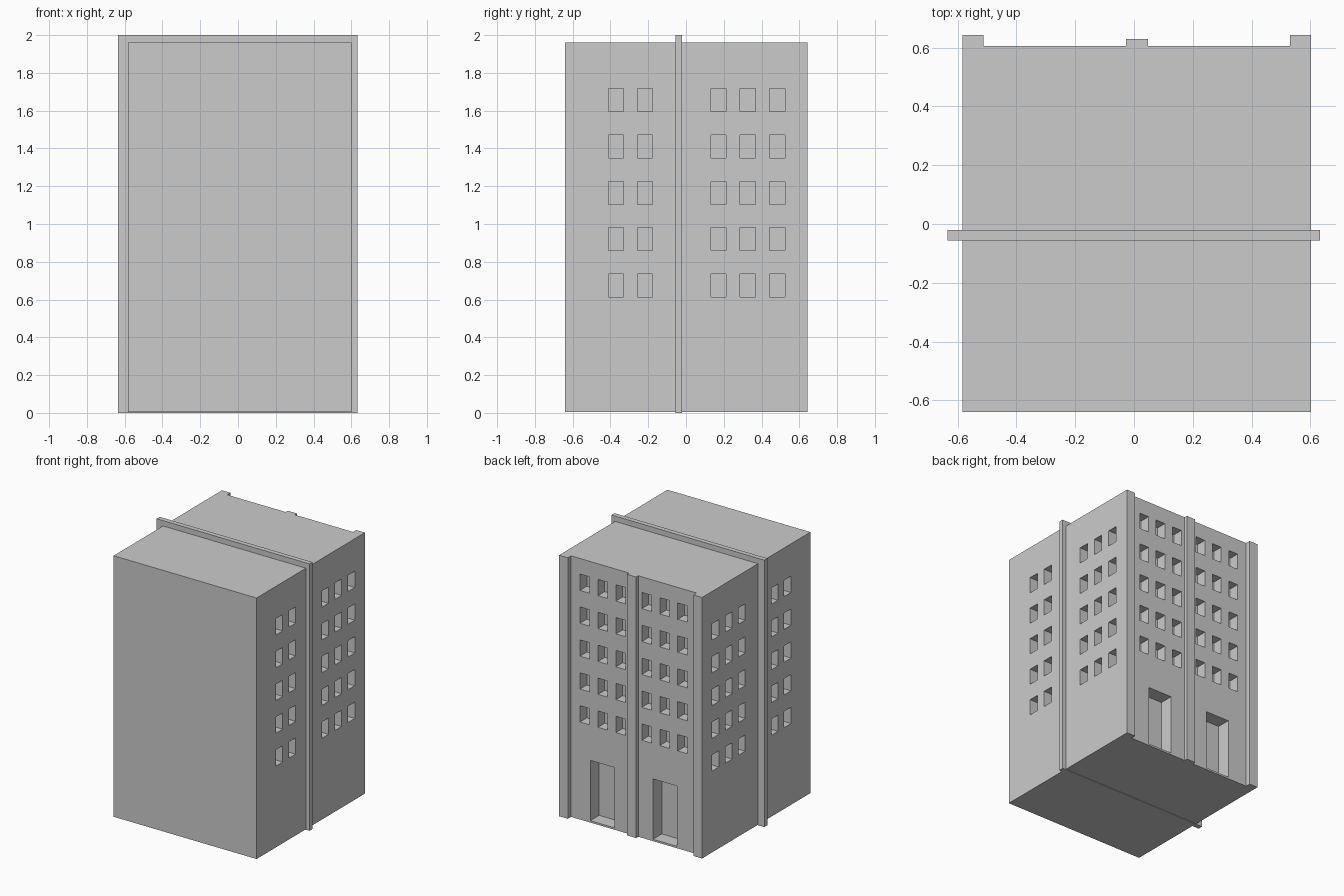
import bpy
import bmesh
from mathutils import Matrix, Vector

if "Cube" in bpy.data.objects:
    bpy.data.objects.remove(bpy.data.objects["Cube"])


def boxes(name, ranges):
    """One object made of axis-aligned boxes given as (x0, x1, y0, y1, z0, z1)."""
    bm = bmesh.new()
    for x0, x1, y0, y1, z0, z1 in ranges:
        centre = Vector((x0 + x1, y0 + y1, z0 + z1)) / 2
        size = Matrix.Diagonal((x1 - x0, y1 - y0, z1 - z0, 1))
        bmesh.ops.create_cube(bm, size=1, matrix=Matrix.Translation(centre) @ size)
    mesh = bpy.data.meshes.new(name)
    bm.to_mesh(mesh)
    bm.free()
    obj = bpy.data.objects.new(name, mesh)
    bpy.context.collection.objects.link(obj)
    return obj


LEFT, RIGHT = -0.583, 0.602
FRONT, BACK = -0.64, 0.605
BASE, ROOF = 0.004, 1.96
MID = 0.01            # centre line of the back facade
W, H = 0.08, 0.122    # window size
DEPTH, OUT = 0.08, 0.1

# Main block
body = boxes("building_body", [(LEFT, RIGHT, FRONT, BACK, BASE, ROOF)])

cuts = []
for row in range(5):
    # Side windows, two in front of the dividing wall and three behind it
    z = 0.613 + row * 0.2455
    for y in (-0.37, -0.217, 0.172, 0.327, 0.483):
        cuts.append((RIGHT - DEPTH, RIGHT + OUT, y - W / 2, y + W / 2, z, z + H))
        cuts.append((LEFT - OUT, LEFT + DEPTH, y - W / 2, y + W / 2, z, z + H))
    # Back windows
    z = 0.735 + row * 0.2465
    for side in (-1, 1):
        for dx in (0.107, 0.256, 0.405):
            x = MID + side * dx
            cuts.append((x - W / 2, x + W / 2, BACK - DEPTH, BACK + OUT, z, z + H))
# Back doorways
for side in (-1, 1):
    x = MID + side * 0.26
    cuts.append((x - 0.1, x + 0.1, BACK - 0.105, BACK + OUT, 0.018, 0.47))

cutter = boxes("opening_cutter", cuts)
cutter.hide_render = True
mod = body.modifiers.new("openings", 'BOOLEAN')
mod.operation = 'DIFFERENCE'
mod.solver = 'EXACT'
mod.object = cutter
bpy.context.view_layer.objects.active = body
bpy.ops.object.modifier_apply(modifier=mod.name)
bpy.data.objects.remove(cutter)

# Dividing wall that projects past the sides and roof
boxes("dividing_wall", [(-0.635, 0.632, -0.056, -0.02, 0, 2.0)])

# Pilasters on the back facade
boxes("left_corner_pilaster", [(LEFT, -0.512, BACK, 0.643, BASE, ROOF)])
boxes("right_corner_pilaster", [(0.53, RIGHT, BACK, 0.643, BASE, ROOF)])
boxes("middle_pilaster", [(-0.028, 0.047, BACK, 0.63, BASE, ROOF)])
